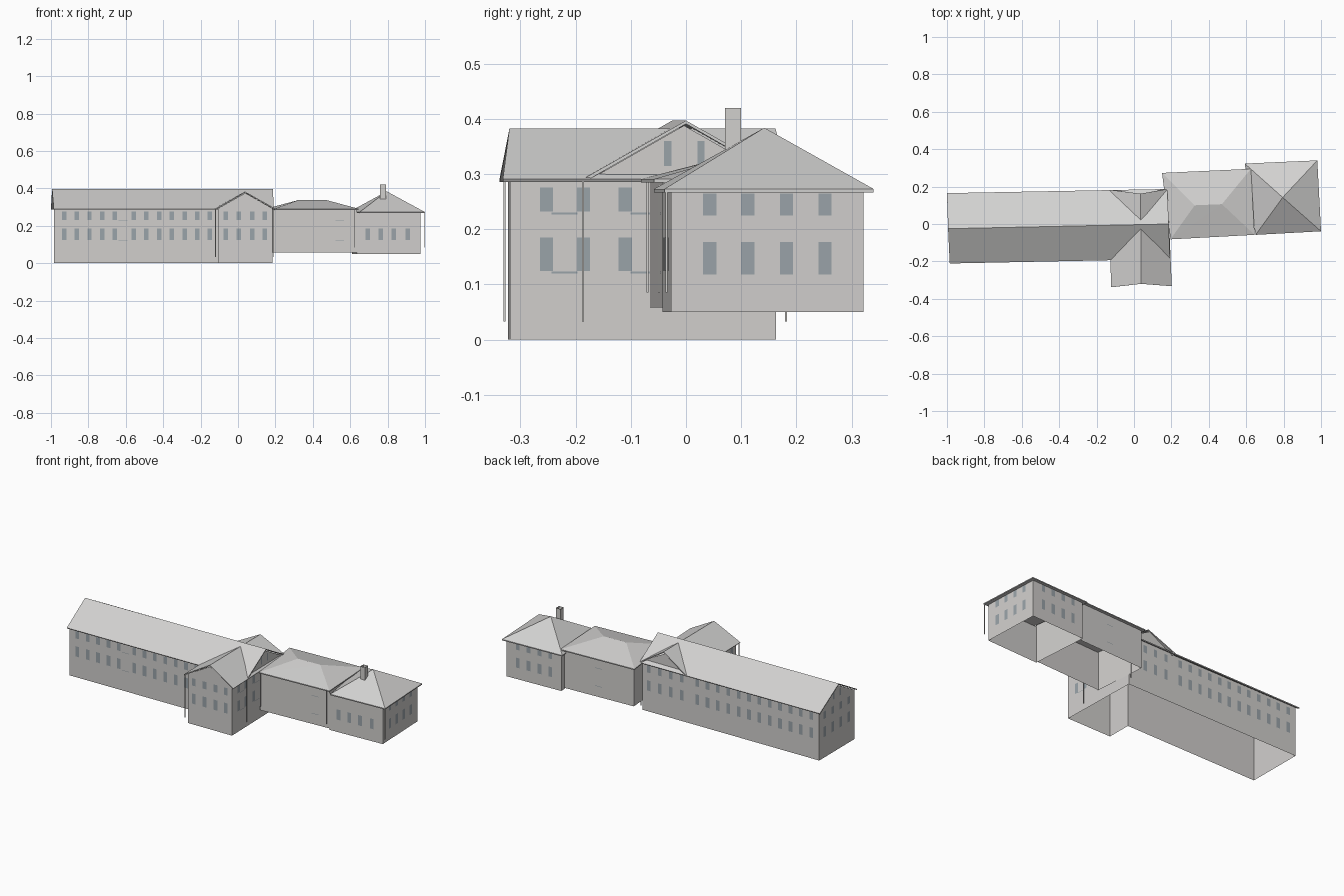
import bpy, bmesh
from mathutils import Vector

if "Cube" in bpy.data.objects:
    bpy.data.objects.remove(bpy.data.objects["Cube"])


def material(name, rgb):
    m = bpy.data.materials.new(name)
    m.use_nodes = True
    m.diffuse_color = (*rgb, 1)
    m.node_tree.nodes["Principled BSDF"].inputs["Base Color"].default_value = (*rgb, 1)
    return m


WALL = material("warm grey wall", (0.64, 0.626, 0.612))
ROOF = material("grey roof", (0.645, 0.64, 0.632))
GLASS = material("blue grey glass", (0.325, 0.37, 0.4))


def add_face(bm, *points):
    bm.faces.new([bm.verts.new(p) for p in points])


def finish(name, bm, mat):
    me = bpy.data.meshes.new(name)
    bm.to_mesh(me)
    bm.free()
    me.materials.append(mat)
    ob = bpy.data.objects.new(name, me)
    bpy.context.collection.objects.link(ob)
    return ob


def ring(outline, z):
    return [(x, y, z) for x, y in outline]


def walls(name, outline, bottom, top, gables=()):
    """Wall faces round an outline, open below, with gable triangles on top."""
    bm = bmesh.new()
    for a, b in zip(outline, outline[1:] + outline[:1]):
        add_face(bm, (*a, bottom), (*b, bottom), (*b, top), (*a, top))
    for a, b, peak in gables:
        middle = (Vector(a) + Vector(b)) / 2
        add_face(bm, (*a, top), (*b, top), (*middle, peak))
    bmesh.ops.remove_doubles(bm, verts=bm.verts, dist=0.0001)
    finish(name, bm, WALL)


def gable_roof(name, q, eave, ridge):
    bm = bmesh.new()
    v = [bm.verts.new(p) for p in ring(q, eave) + ridge]
    bm.faces.new((v[0], v[1], v[5], v[4]))
    bm.faces.new((v[2], v[3], v[4], v[5]))
    solid = finish(name, bm, ROOF).modifiers.new("thickness", "SOLIDIFY")
    solid.thickness = 0.006
    solid.offset = -1


def hull(name, points, mat):
    bm = bmesh.new()
    for p in points:
        bm.verts.new(p)
    bmesh.ops.convex_hull(bm, input=bm.verts)
    bmesh.ops.recalc_face_normals(bm, faces=bm.faces)
    return finish(name, bm, mat)


def hip_roof(name, q, eave, ridge):
    hull(name, ring(q, eave - 0.006) + ring(q, eave) + ridge, ROOF)


def plates(name, a, b, axis, places, rows, width=0.024):
    """Flat plates on the wall a-b, placed by their x (axis 0) or y (axis 1)."""
    a, b = Vector(a), Vector(b)
    along = (b - a).normalized()
    out = Vector((along.y, -along.x)) * 0.001
    bm = bmesh.new()
    for s in places:
        c = a + (b - a) * ((s - a[axis]) / (b[axis] - a[axis])) + out
        p, q = c - along * width / 2, c + along * width / 2
        for z0, z1 in rows:
            add_face(bm, (*p, z0), (*q, z0), (*q, z1), (*p, z1))
    finish(name, bm, GLASS)


LOWER, UPPER = (0.124, 0.185), (0.232, 0.276)
ROWS = [LOWER, UPPER]
SILLS = [(0.12, 0.123), (0.227, 0.23)]

# Long main range and its cross wing share one open-bottomed shell
front_left, inner, wing_left = (-0.983, -0.19), (-0.107, -0.177), (-0.106, -0.323)
wing_right, back_right, back_left = (0.184, -0.319), (0.172, 0.163), (-0.985, 0.148)
main_right, wing_back = (0.181, -0.17), (-0.122, 0.1592)
walls("main_and_wing_walls",
      [front_left, inner, wing_left, wing_right, back_right, back_left], 0, 0.293,
      [(back_left, front_left, 0.388), (main_right, back_right, 0.388),
       (wing_left, wing_right, 0.375), (back_right, wing_back, 0.375)])
gable_roof("main_range_roof",
           [(-0.985, -0.211), (0.192, -0.187), (0.178, 0.187), (-1.0, 0.165)], 0.291,
           [(-0.994, -0.025, 0.397), (0.186, 0, 0.397)])
gable_roof("cross_wing_roof",
           [(0.202, -0.332), (0.18, 0.187), (-0.132, 0.183), (-0.123, -0.338)], 0.291,
           [(0.038, -0.32, 0.383), (0.035, 0.162, 0.383)])

# Low link
link = [(0.19, -0.065), (0.635, -0.042), (0.61, 0.278), (0.165, 0.257)]
walls("link_walls", link, 0.058, 0.288)
hip_roof("link_roof", [(0.195, -0.082), (0.645, -0.058), (0.625, 0.295), (0.15, 0.273)], 0.291,
         [(0.325, 0.1, 0.338), (0.47, 0.106, 0.338)])

# End pavilion
end = [(0.635, -0.043), (0.977, -0.027), (0.963, 0.322), (0.61, 0.307)]
walls("pavilion_walls", end, 0.05, 0.27)
hip_roof("pavilion_roof", [(0.65, -0.058), (1.0, -0.039), (0.98, 0.34), (0.592, 0.323)], 0.273,
         [(0.795, 0.142, 0.384)])

# Chimney, open at the top
walls("chimney", [(0.76, 0.071), (0.79, 0.071), (0.79, 0.1), (0.76, 0.1)], 0.3, 0.42)

# Windows on the main range
left_part = [-0.93 + 0.068 * i for i in range(5)]
right_part = [-0.558 + 0.068 * i for i in range(7)]
plates("main_front_windows", front_left, inner, 0, left_part + right_part, ROWS)
plates("main_back_windows", back_right, back_left, 0, [-0.933 + 0.068 * i for i in range(12)], ROWS)
plates("main_end_windows", back_left, front_left, 1, [-0.13, -0.055, 0.02, 0.095], ROWS)
plates("left_gable_windows", back_left, front_left, 1, [-0.05, 0.01], [(0.315, 0.358)], 0.013)
plates("right_gable_windows", main_right, back_right, 1, [-0.033, 0.027], [(0.315, 0.36)], 0.013)
plates("main_front_bands", front_left, inner, 0, [-0.615], SILLS, 0.047)

# Windows on the cross wing
plates("wing_front_windows", wing_left, wing_right, 0, [-0.066, 0.004, 0.076, 0.143], ROWS)
plates("wing_right_windows", wing_right, back_right, 1, [-0.253, -0.186, -0.11], ROWS)
plates("wing_left_windows", inner, wing_left, 1, [-0.28, -0.22], ROWS)
plates("wing_back_windows", back_right, back_left, 0, [-0.085, -0.012, 0.06, 0.133], ROWS)
plates("wing_right_bands", wing_right, back_right, 1, [-0.22, -0.077], SILLS, 0.047)

# Windows on the link and pavilion
plates("link_front_bands", link[0], link[1], 0, [0.543], SILLS, 0.045)
plates("link_back_bands", link[2], link[3], 0, [0.39], SILLS, 0.045)
plates("pavilion_front_windows", end[0], end[1], 0, [0.693, 0.762, 0.832, 0.907], [LOWER])
side_rows = [(0.118, 0.177), (0.225, 0.265)]
plates("pavilion_right_windows", end[1], end[2], 1, [0.043, 0.112, 0.182, 0.252], side_rows)
plates("pavilion_back_windows", end[2], end[3], 0, [0.68, 0.75, 0.82, 0.89], side_rows)

# Downpipes under the eaves
pipes = [(-0.12, -0.329, 0.033), (0.189, -0.187, 0.033), (0.171, 0.181, 0.033),
         (0.198, -0.07, 0.085), (0.62, -0.049, 0.085), (0.996, -0.035, 0.085)]
for i, (x, y, z) in enumerate(pipes):
    r = 0.0018
    top = 0.268 if x > 0.9 else 0.286
    base = [(x - r, y - r), (x + r, y - r), (x + r, y + r), (x - r, y + r)]
    hull(f"downpipe_{i + 1}", ring(base, z) + ring(base, top), WALL)
